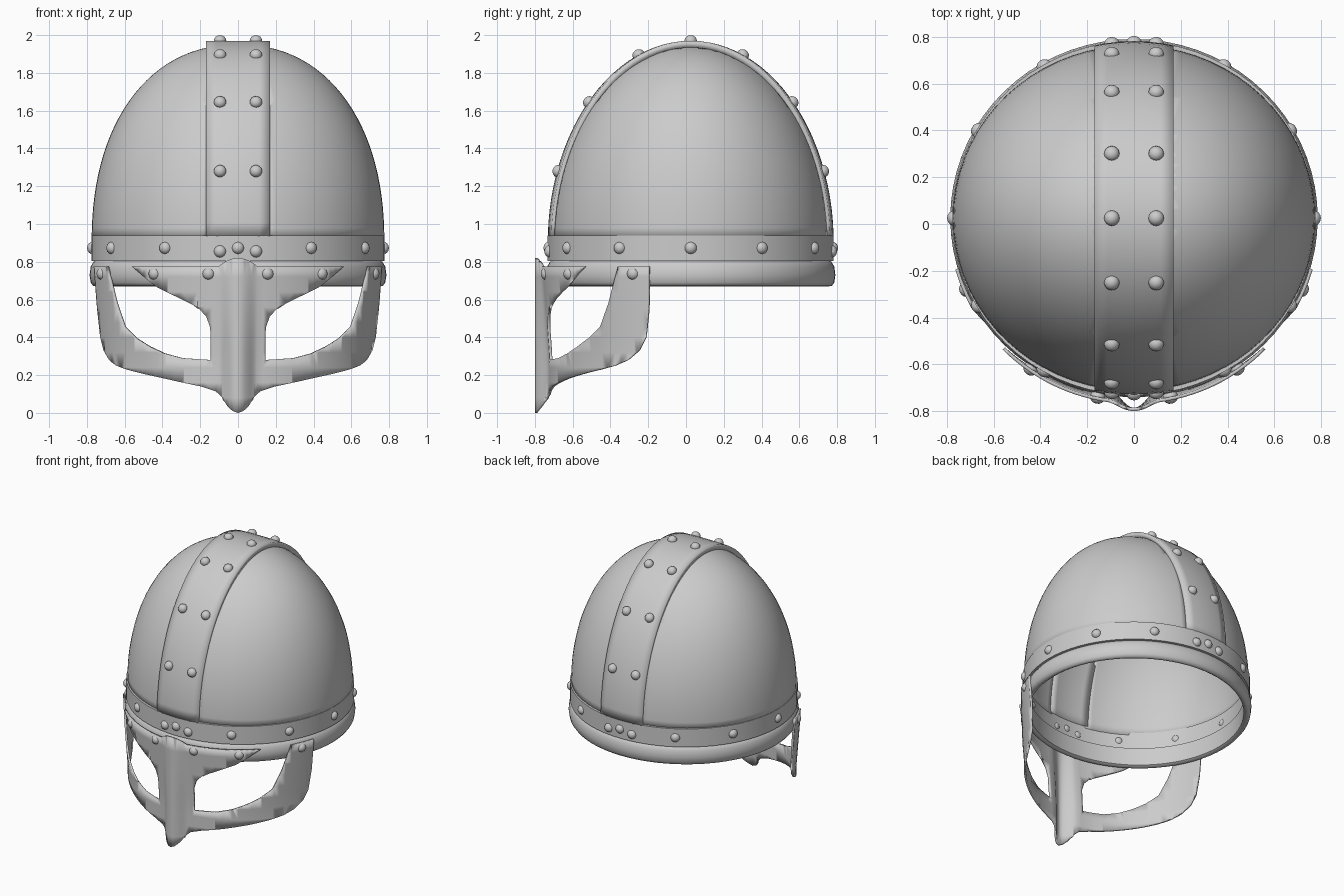
import bpy, bmesh
from math import sin, cos, asin, sqrt, pi, radians
from mathutils import Vector

cube = bpy.data.objects.get("Cube")
if cube:
    bpy.data.objects.remove(cube)

steel = bpy.data.materials.new("steel_grey")
steel.use_nodes = True
steel.diffuse_color = (0.6, 0.6, 0.6, 1)
steel.node_tree.nodes["Principled BSDF"].inputs["Base Color"].default_value = (0.6, 0.6, 0.6, 1)

CY = 0.025          # the bowl sits slightly behind centre
WIDE = 1.026        # bowl is slightly wider than deep
BASE = 0.9          # height where the bowl starts to curve in


def finish(name, bm, thickness=0, mirror=False, angle=35):
    bmesh.ops.recalc_face_normals(bm, faces=bm.faces)
    mesh = bpy.data.meshes.new(name)
    bm.to_mesh(mesh)
    bm.free()
    obj = bpy.data.objects.new(name, mesh)
    bpy.context.collection.objects.link(obj)
    mesh.materials.append(steel)
    if mirror:
        mod = obj.modifiers.new("mirror", 'MIRROR')
        mod.use_clip = True
    if thickness:
        mod = obj.modifiers.new("thickness", 'SOLIDIFY')
        mod.thickness = thickness
        mod.offset = -1
    bpy.ops.object.select_all(action='DESELECT')
    bpy.context.view_layer.objects.active = obj
    obj.select_set(True)
    bpy.ops.object.shade_smooth_by_angle(angle=radians(angle))
    return obj


def grid(rows, wrap_rows=False, wrap_cols=False):
    """Skin a list of point rows with quads."""
    bm = bmesh.new()
    vs = [[bm.verts.new(p) for p in row] for row in rows]
    n, m = len(vs), len(vs[0])
    for i in range(n if wrap_rows else n - 1):
        for j in range(m if wrap_cols else m - 1):
            a, b = (i + 1) % n, (j + 1) % m
            bm.faces.new((vs[i][j], vs[i][b], vs[a][b], vs[a][j]))
    return bm


def ring(r, z, steps=72):
    return [(r * WIDE * sin(2 * pi * k / steps), CY - r * cos(2 * pi * k / steps), z)
            for k in range(steps)]


# Bowl: two curved side panels, open under the crest strip
rows = []
for i in range(29):
    h = sin(radians(1.2 + 88.7 * i / 28))
    rx = 0.775 * (1 - h ** 2.2) ** (1 / 2.2)
    ry = 0.74 * sqrt(1 - h * h)
    rows.append([(rx * sin(2 * pi * k / 72), CY + ry * cos(2 * pi * k / 72), BASE + 1.05 * h)
                 for k in range(72)])
bm = grid(rows, wrap_cols=True)
bmesh.ops.bisect_plane(bm, geom=bm.verts[:] + bm.edges[:] + bm.faces[:],
                       plane_co=(0.15, 0, 0), plane_no=(1, 0, 0), clear_inner=True)
finish("bowl_panels", bm, thickness=0.015, mirror=True)

# Crest strip running front to back over the bowl
STRIP_R, STRIP_H = 0.757, 1.07


def strip_point(x, a):
    return Vector((x, CY - STRIP_R * cos(a) * sqrt(1 - (x / 0.78) ** 2), BASE + STRIP_H * sin(a)))


rows = [[strip_point(-0.17 + 0.34 * j / 6, radians(2 + 176 * i / 48)) for j in range(7)]
        for i in range(49)]
finish("crest_strip", grid(rows), thickness=0.035)

# Brow band and rolled lower rim
band = [(0.757, 0.805), (0.757, 0.94), (0.73, 0.94), (0.73, 0.805)]
finish("brow_band", grid([ring(*p) for p in band], True, True))
rim = [(0.715, 0.68), (0.73, 0.67), (0.747, 0.672), (0.76, 0.69), (0.766, 0.73),
       (0.76, 0.775), (0.745, 0.80), (0.73, 0.81), (0.715, 0.81)]
finish("lower_rim", grid([ring(*p) for p in rim], True, True), angle=50)

# Face guard: half outline as (degrees from front, height), wrapped round the bowl
outline = [(0, 0.82), (2.5, 0.815), (5, 0.80), (7.5, 0.775), (45, 0.775), (41, 0.74), (37, 0.70),
           (33, 0.665), (23, 0.605), (16, 0.56), (12.5, 0.51), (11, 0.45), (11, 0.28),
           (23, 0.29), (31, 0.315), (38, 0.35), (45, 0.395), (51.5, 0.455), (56, 0.58),
           (61, 0.775), (74, 0.775), (73.5, 0.55), (72, 0.40), (69, 0.33), (64, 0.28),
           (58, 0.25), (51, 0.23), (32, 0.185), (15, 0.14), (9, 0.115), (6.5, 0.085),
           (4, 0.035), (2, 0.01), (0, 0)]


def guard_radius(z):
    return 0.76 + 0.035 * max(0, z - 0.3) / 0.475


def guard_point(deg, z):
    r = guard_radius(z)
    if abs(deg) < 7.5:                      # raised nose ridge
        r += (0.825 - r) * cos(deg / 7.5 * pi / 2) ** 1.5
    return Vector((r * sin(radians(deg)), CY - r * cos(radians(deg)), z))


bm = bmesh.new()
bm.faces.new([bm.verts.new((d, 0, z)) for d, z in outline])
for cut in [1.25 * k for k in range(1, 7)] + list(range(10, 74, 3)):
    bmesh.ops.bisect_plane(bm, geom=bm.verts[:] + bm.edges[:] + bm.faces[:],
                           plane_co=(cut, 0, 0), plane_no=(1, 0, 0))
for cut in [0.08 * k for k in range(1, 10)]:
    bmesh.ops.bisect_plane(bm, geom=bm.verts[:] + bm.edges[:] + bm.faces[:],
                           plane_co=(0, 0, cut), plane_no=(0, 0, 1))
for v in bm.verts:
    v.co = guard_point(v.co.x, v.co.z)
bmesh.ops.recalc_face_normals(bm, faces=bm.faces)
if sum(f.normal.y * f.calc_area() for f in bm.faces) > 0:
    bmesh.ops.reverse_faces(bm, faces=bm.faces)
finish("face_guard", bm, thickness=0.014, mirror=True)


# Rivets: flattened domes set along each part's surface normal
def rivets(name, spots):
    bm = bmesh.new()
    for pos, normal in spots:
        turn = Vector(normal).to_track_quat('Z', 'Y')
        new = bmesh.ops.create_uvsphere(bm, u_segments=16, v_segments=8, radius=0.033)["verts"]
        for v in new:
            v.co.z *= 0.9
            v.co = turn @ v.co + Vector(pos)
    finish(name, bm, angle=60)


spots = []
for k in range(12):
    a = radians(30 * k)
    spots.append(((0.75 * WIDE * sin(a), CY - 0.75 * cos(a), 0.873), (sin(a), -cos(a), 0)))
rivets("band_rivets", spots)

spots = []
for x in (-0.095, 0.095):
    for z in (1.28, 1.645, 1.895):
        a = asin((z - BASE) / STRIP_H)
        for b in (a, pi - a):
            spots.append((strip_point(x, b), (0, -cos(b) / STRIP_R, sin(b) / STRIP_H)))
    spots.append((strip_point(x, pi / 2), (0, 0, 1)))
    for side in (-1, 1):
        spots.append(((x, CY + side * 0.745, 0.855), (x, side, 0)))
rivets("crest_rivets", spots)

spots = []
for deg in (-67, -34.5, -11.5, 11.5, 34.5, 67):
    a = radians(deg)
    spots.append((guard_point(deg, 0.737) - Vector((sin(a), -cos(a), 0)) * 0.012,
                  (sin(a), -cos(a), 0)))
rivets("guard_rivets", spots)
